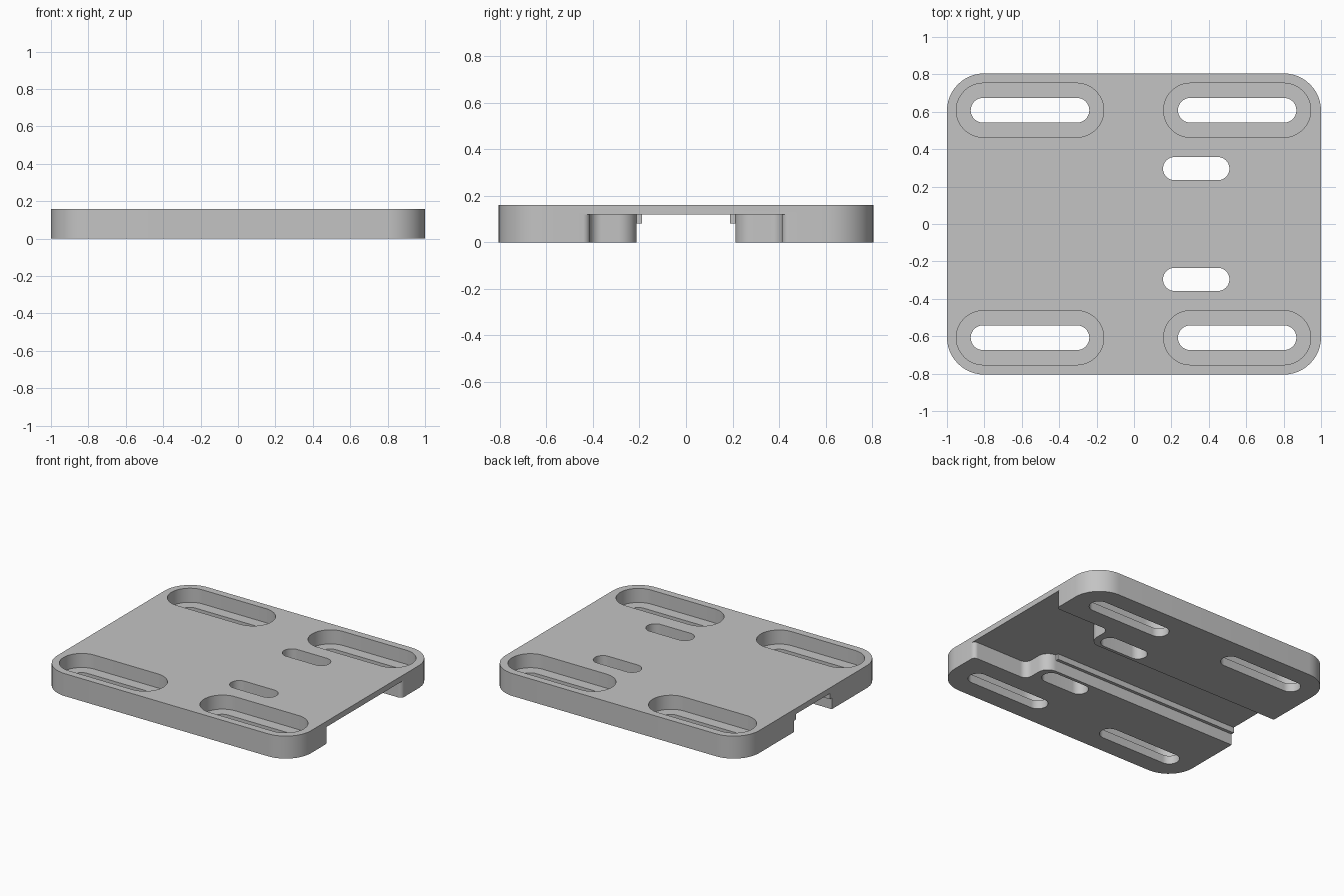
import bpy, bmesh, math
from mathutils import Vector

cube = bpy.data.objects.get("Cube")
if cube:
    bpy.data.objects.remove(cube, do_unlink=True)

grey = bpy.data.materials.new("light_grey")
grey.use_nodes = True
colour = (0.55, 0.55, 0.55, 1)
grey.diffuse_color = colour
grey.node_tree.nodes["Principled BSDF"].inputs["Base Color"].default_value = colour


def rounded(corners, steps=12):
    """Outline from (x, y, radius) corners, each replaced by a tangent arc."""
    outline = []
    for i, (x, y, r) in enumerate(corners):
        p = Vector((x, y))
        a = (Vector(corners[i - 1][:2]) - p).normalized()
        b = (Vector(corners[(i + 1) % len(corners)][:2]) - p).normalized()
        if r == 0:
            points = [p]
        else:
            # every rounded corner is a right angle
            centre = p + (a + b) * r
            points = []
            for k in range(steps + 1):
                t = math.pi / 2 * k / steps
                points.append(centre - b * r * math.cos(t) - a * r * math.sin(t))
        for q in points:
            if not outline or (q - outline[-1]).length > 1e-5:
                outline.append(q)
    if (outline[0] - outline[-1]).length < 1e-5:
        outline.pop()
    return outline


def prism(name, outline, z0, z1):
    bm = bmesh.new()
    base = bm.faces.new([bm.verts.new((p.x, p.y, z0)) for p in outline])
    top = bmesh.ops.extrude_face_region(bm, geom=[base])["geom"]
    bmesh.ops.translate(bm, vec=(0, 0, z1 - z0),
                        verts=[v for v in top if isinstance(v, bmesh.types.BMVert)])
    bmesh.ops.recalc_face_normals(bm, faces=bm.faces)
    mesh = bpy.data.meshes.new(name)
    bm.to_mesh(mesh)
    bm.free()
    mesh.materials.append(grey)
    obj = bpy.data.objects.new(name, mesh)
    bpy.context.collection.objects.link(obj)
    return obj


def rectangle(x0, x1, y0, y1, r=0):
    return rounded([(x0, y0, r), (x1, y0, r), (x1, y1, r), (x0, y1, r)])


def activate(obj):
    bpy.ops.object.select_all(action="DESELECT")
    obj.select_set(True)
    bpy.context.view_layer.objects.active = obj


def cut(target, outline, z0, z1):
    cutter = prism("cutter", outline, z0, z1)
    cutter.hide_render = True
    mod = target.modifiers.new("cut", "BOOLEAN")
    mod.operation = "DIFFERENCE"
    mod.solver = "EXACT"
    mod.object = cutter
    activate(target)
    bpy.ops.object.modifier_apply(modifier=mod.name)
    bpy.data.objects.remove(cutter, do_unlink=True)


# Plate with rounded corners
plate = prism("mounting_plate", rectangle(-1, 1, -0.805, 0.805, 0.2), 0, 0.16)

# Underside channel, widening into a pocket at one end
half = [(-1.2, 0.212, 0), (0.56, 0.212, 0.08), (0.56, 0.413, 0.05),
        (1, 0.413, 0.03), (1, 0.443, 0), (1.2, 0.443, 0)]
mirrored = [(x, -y, r) for x, y, r in reversed(half)]
cut(plate, rounded(half + mirrored), -0.1, 0.12)

for side in (-1, 1):
    # Recessed long slots near the four corners
    y = 0.608 * side
    for x0, x1 in ((-0.95, -0.162), (0.158, 0.945)):
        cut(plate, rectangle(x0, x1, y - 0.145, y + 0.145, 0.145), 0.06, 0.3)
        cut(plate, rectangle(x0 + 0.077, x1 - 0.077, y - 0.066, y + 0.066, 0.066), -0.1, 0.3)
    # Short slots
    y = 0.296 * side
    cut(plate, rectangle(0.155, 0.51, y - 0.062, y + 0.062, 0.062), -0.1, 0.3)
    # Guide ribs under the channel ceiling
    y0, y1 = sorted((0.19 * side, 0.212 * side))
    prism("guide_rib_left" if side < 0 else "guide_rib_right",
          rectangle(-1, 0.48, y0, y1), 0.08, 0.12)

activate(plate)
bpy.ops.object.shade_smooth_by_angle(angle=math.radians(30))
